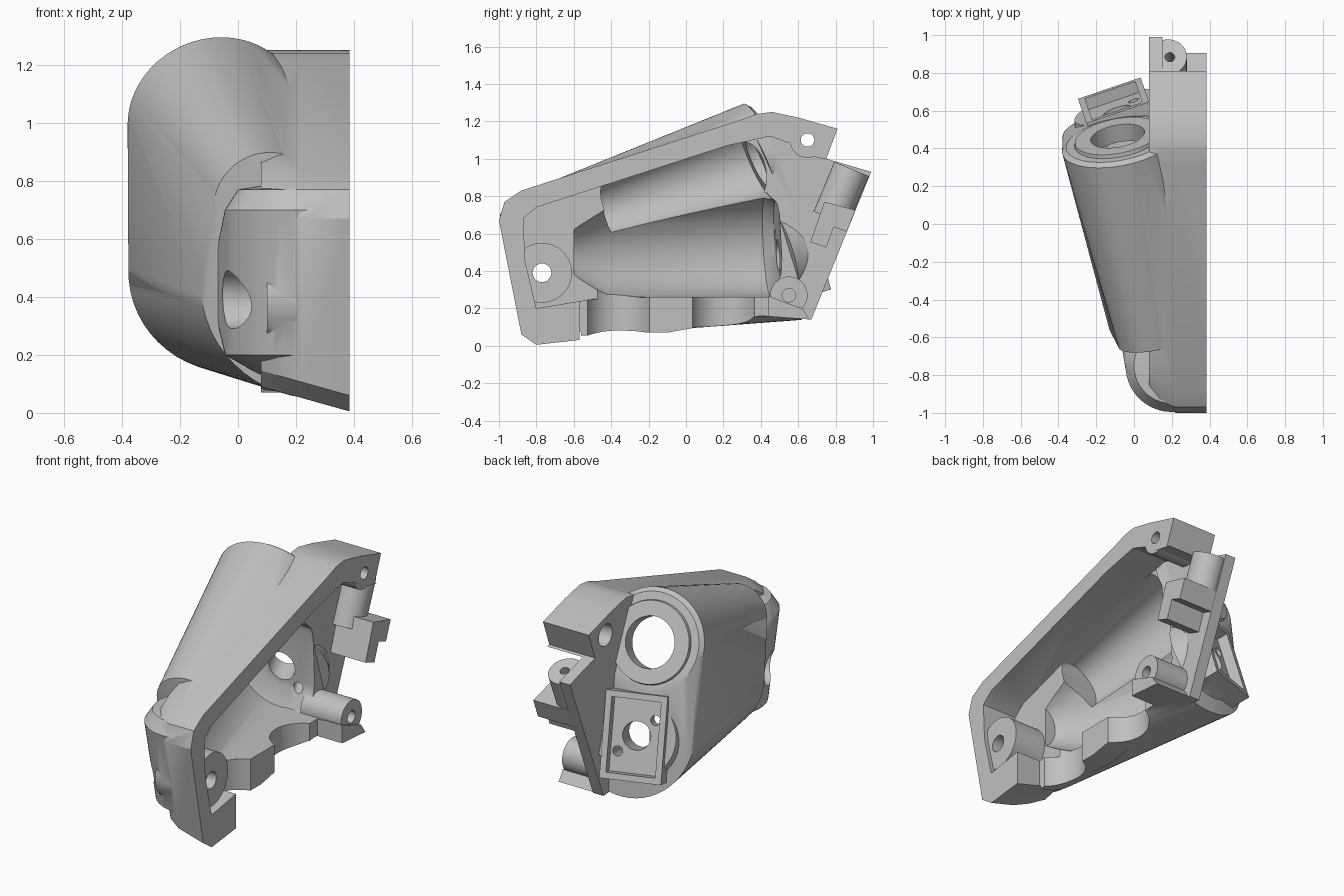
import bpy, bmesh, math
from mathutils import Vector

cube = bpy.data.objects.get("Cube")
if cube:
    bpy.data.objects.remove(cube, do_unlink=True)

grey = bpy.data.materials.new("light grey plastic")
grey.use_nodes = True
grey.diffuse_color = (0.53, 0.53, 0.53, 1)
grey.node_tree.nodes["Principled BSDF"].inputs["Base Color"].default_value = grey.diffuse_color


def finish(name, bm):
    bmesh.ops.recalc_face_normals(bm, faces=bm.faces)
    mesh = bpy.data.meshes.new(name)
    bm.to_mesh(mesh)
    bm.free()
    mesh.materials.append(grey)
    obj = bpy.data.objects.new(name, mesh)
    bpy.context.collection.objects.link(obj)
    return obj


def ring(center, axis, r, n=56):
    """Points of a circle around an axis."""
    q = Vector(axis).to_track_quat('Z', 'Y')
    return [Vector(center) + q @ Vector((r * math.cos(2 * math.pi * i / n),
                                         r * math.sin(2 * math.pi * i / n), 0)) for i in range(n)]


def hull(name, points):
    """Convex solid around points."""
    bm = bmesh.new()
    verts = [bm.verts.new(p) for p in points]
    bmesh.ops.convex_hull(bm, input=verts)
    loose = [v for v in bm.verts if not v.link_faces]
    bmesh.ops.delete(bm, geom=loose, context='VERTS')
    bmesh.ops.dissolve_limit(bm, angle_limit=0.002, verts=bm.verts, edges=bm.edges)
    return finish(name, bm)


def rod(name, a, b, r, r2=None):
    axis = Vector(b) - Vector(a)
    return hull(name, ring(a, axis, r) + ring(b, axis, r2 or r))


def prism(name, profile, layers, lift=0):
    """Side profile (y, z) lofted across x; the front end tucks in and the low front edge lifts."""
    bm = bmesh.new()
    rows = [[bm.verts.new((x, y + (tuck if y < -0.7 else 0),
                           z + (lift * (0.385 - x) if z < 0.065 else 0))) for y, z in profile]
            for x, tuck in layers]
    n = len(profile)
    for a, b in zip(rows, rows[1:]):
        for i in range(n):
            bm.faces.new((a[i], a[(i + 1) % n], b[(i + 1) % n], b[i]))
    bm.faces.new(rows[0])
    bm.faces.new(rows[-1])
    return finish(name, bm)


def box(name, lo, hi):
    return hull(name, [(x, y, z) for x in (lo[0], hi[0])
                       for y in (lo[1], hi[1]) for z in (lo[2], hi[2])])


def slab(name, center, normal, w, h, d):
    """Upright block whose face looks along the normal."""
    n = Vector(normal).normalized()
    side = Vector((0, 0, 1)).cross(n).normalized()
    up = n.cross(side)
    return hull(name, [Vector(center) + side * i * w / 2 + up * j * h / 2 + n * k * d / 2
                       for i in (-1, 1) for j in (-1, 1) for k in (-1, 1)])


def combine(target, other, op):
    mod = target.modifiers.new(op, 'BOOLEAN')
    mod.operation, mod.object, mod.solver = op, other, 'EXACT'
    bpy.context.view_layer.objects.active = target
    bpy.ops.object.modifier_apply(modifier=mod.name)
    bpy.data.objects.remove(other, do_unlink=True)


# Main outer body: upper tube running into the lower lobe
tube_back, tube_front = Vector((-0.08, 0.43, 1.015)), Vector((0.1, -0.62, 0.72))
tube_end = Vector((-0.17, 0.9, 0.4)).normalized()
shell = hull("housing_shell",
             ring(tube_back, tube_end, 0.305) + ring(tube_back + tube_end * 0.02, tube_end, 0.28)
             + ring(tube_front, (-0.17, 0.94, 0.28), 0.185)
             + ring((0, 0.5, 0.5), (-0.1, 0.93, 0.3), 0.38)
             + ring((0.27, -0.56, 0.45), (0, 1, 0), 0.4))

# Rounded front column
combine(shell, hull("front_column", ring((0.2, -0.64, 0.2), (0, 0, 1), 0.245)
                    + ring((0.2, -0.75, 0.7), (0, 0, 1), 0.245)
                    + ring((0.2, -0.75, 0.77), (0, 0, 1), 0.2)
                    + ring((0.28, -0.5, 0.44), (0, 1, 0), 0.37)), 'UNION')

# Half-housing rim with the sloping back plate
rim = prism("rim", [(-0.8, 0.005), (-0.88, 0.06), (-1, 0.67), (-0.97, 0.77), (-0.88, 0.83),
                    (0.3, 1.21), (0.38, 1.24), (0.46, 1.25), (0.6, 1.22), (0.81, 1.16),
                    (0.75, 1.0), (0.99, 0.93), (0.67, 0.14), (0.4, 0.16), (-0.1, 0.07),
                    (-0.58, 0.03)],
            [(0.08, 0.11), (0.14, 0.04), (0.22, 0), (0.385, 0)], lift=0.28)
combine(shell, rim, 'UNION')

# Shallow tray inside the rim
tray = prism("tray_cutter", [(-0.86, 0.45), (-0.87, 0.68), (-0.8, 0.74), (0.22, 1.07),
                             (0.45, 1.12), (0.56, 1.08), (0.64, 1.02), (0.76, 0.995),
                             (1.05, 0.98), (1.05, -0.05), (0.69, 0.1), (0.62, 0.2),
                             (0.4, 0.28), (-0.5, 0.25), (-0.8, 0.2)],
             [(0.15, 0), (0.6, 0)])
combine(shell, tray, 'DIFFERENCE')

# Socket frame on the back of the lower lobe
face, look = Vector((-0.09, 0.6, 0.52)), Vector((-0.3, 0.88, 0.27)).normalized()
combine(shell, rod("socket_base", face - look * 0.12, face + look * 0.02, 0.27, 0.23), 'UNION')
combine(shell, slab("socket_frame", face - look * 0.04, look, 0.35, 0.49, 0.2), 'UNION')

# Collar around the tube mouth
combine(shell, rod("tube_collar", tube_back - tube_end * 0.05,
                   tube_back + tube_end * 0.04, 0.25, 0.23), 'UNION')

# Deep lower chamber and tapered upper bore, both open to the tray
chamber = []
for shift in (0, 0.25):
    chamber += ring((-0.02 + shift, 0.44, 0.54), (-0.1, 1, 0.05), 0.28)
    chamber += ring((-0.02 + shift, 0.49, 0.57), (-0.1, 1, 0.05), 0.2)
    chamber += ring((0.2 + shift, -0.42, 0.5), (0, 1, 0), 0.24)
    chamber += ring((0.22 + shift, -0.6, 0.5), (0, 1, 0), 0.14)
combine(shell, hull("chamber_cutter", chamber), 'DIFFERENCE')
bore = ring(tube_back - tube_end * 0.06, tube_end, 0.22)
bore += ring(tube_back + Vector((0.2, -0.12, -0.1)), tube_end, 0.16)
bore += ring((0.06, -0.42, 0.73), tube_back - tube_front, 0.15)
bore += ring((0.22, -0.42, 0.71), tube_back - tube_front, 0.11)
combine(shell, hull("bore_cutter", bore), 'DIFFERENCE')

# Screw bosses inside: (y, z, radius, end x)
for y, z, r, x in ((-0.77, 0.39, 0.16, 0.36), (0.65, 1.1, 0.095, 0.383), (0.55, 0.27, 0.1, 0.37)):
    combine(shell, rod("screw_boss", (0.1, y, z), (x, y, z), r), 'UNION')

# Hinge barrel and stepped latch on the back plate
combine(shell, rod("hinge_barrel", (0.18, 0.885, 0.945), (0.18, 0.775, 0.68), 0.1), 'UNION')
combine(shell, prism("latch", [(0.74, 0.77), (0.905, 0.725), (0.86, 0.61), (0.79, 0.635),
                               (0.75, 0.525), (0.665, 0.555)],
                     [(0.12, 0), (0.383, 0)]), 'UNION')

# Openings and holes
cutters = [
    rod("tube_mouth", tube_back - tube_end * 0.1, tube_back + tube_end * 0.2, 0.145),
    slab("socket_recess", face + look * 0.06, look, 0.28, 0.42, 0.13),
    rod("socket_hole", face + look * 0.1, face - look * 0.3, 0.08),
    rod("front_screw_hole", (-0.5, -0.77, 0.39), (0.6, -0.77, 0.39), 0.05),
    rod("front_counterbore", (-0.5, -0.77, 0.39), (0.14, -0.77, 0.39), 0.1),
    rod("top_screw_hole", (0, 0.65, 1.1), (0.6, 0.65, 1.1), 0.036),
    rod("top_counterbore", (0, 0.65, 1.1), (0.2, 0.65, 1.1), 0.065),
    rod("lower_screw_hole", (0.2, 0.55, 0.27), (0.6, 0.55, 0.27), 0.036),
    rod("hinge_hole", (0.19, 0.96, 1.13), (0.19, 0.72, 0.55), 0.026),
    box("bottom_gap", (0.22, -0.57, -0.2), (0.6, 0.44, 0.32)),
    rod("front_scallop", (0.29, -0.36, -0.1), (0.29, -0.36, 0.3), 0.18),
    rod("rear_scallop", (0.29, 0.2, -0.1), (0.29, 0.2, 0.32), 0.18),
    box("flat_side", (0.385, -2, -1), (2, 2, 3)),
]
side = Vector((0, 0, 1)).cross(look).normalized()
for s in (-1, 1):
    p = face + side * s * 0.1 + Vector((0, 0, 0.1 * s))
    cutters.append(rod("socket_screw_hole", p + look * 0.1, p - look * 0.3, 0.028))
for cutter in cutters:
    combine(shell, cutter, 'DIFFERENCE')

# Smooth curves, sharp edges
bpy.ops.object.select_all(action='DESELECT')
shell.select_set(True)
bpy.context.view_layer.objects.active = shell
bpy.ops.object.shade_smooth_by_angle(angle=math.radians(28))
